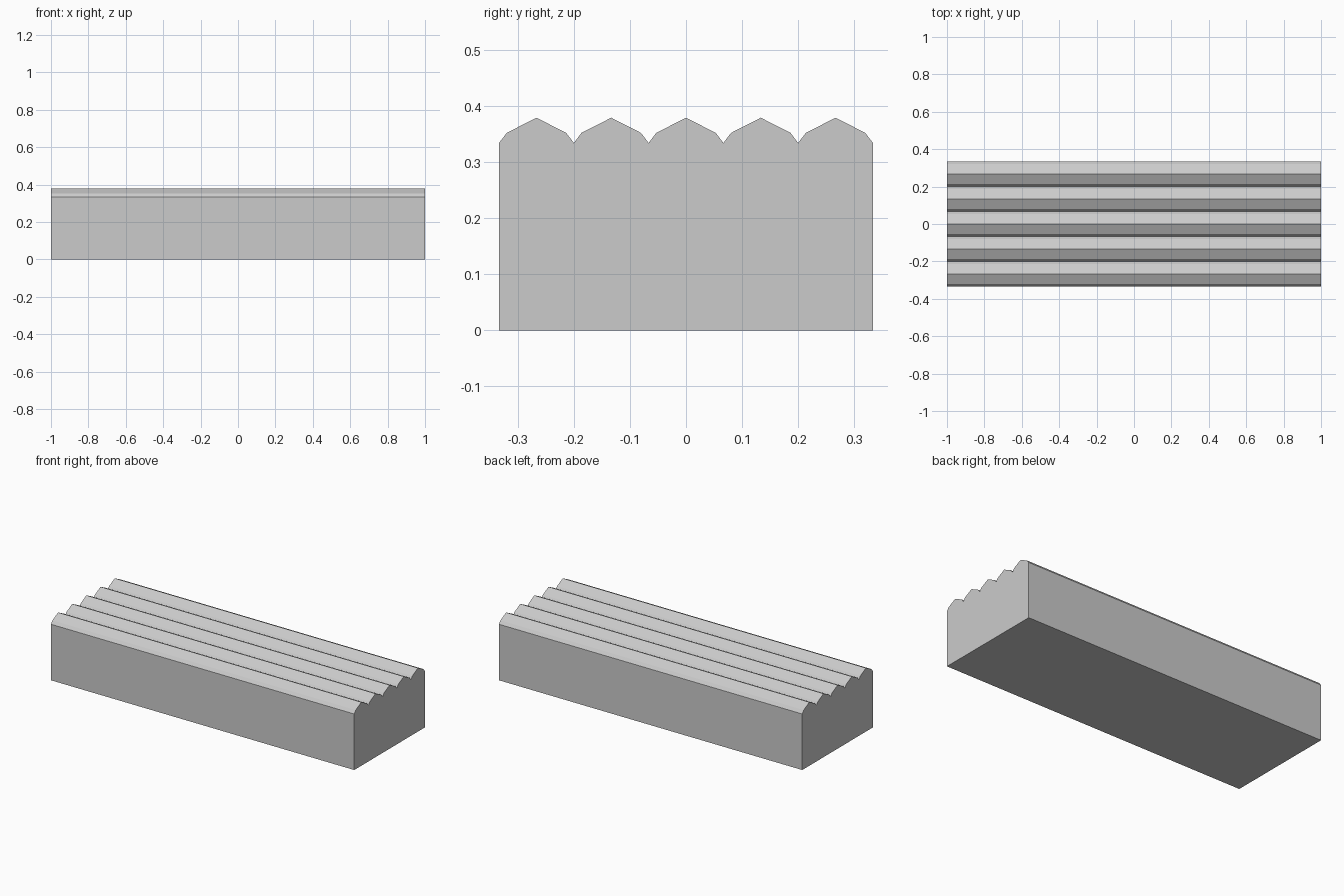
import bpy
import bmesh

if "Cube" in bpy.data.objects:
    bpy.data.objects.remove(bpy.data.objects["Cube"])

LENGTH = 2.0
WIDTH = 2 / 3
BASE_H = 0.334
RIDGES = 5
PITCH = WIDTH / RIDGES

# Cross-section of one ridge: valley, shoulder, peak, shoulder
ridge = [(-PITCH / 2, BASE_H), (-0.053, 0.352), (0, 0.379), (0.053, 0.352)]

# Full end profile: flat bottom, straight sides, five ridges on top
profile = [(WIDTH / 2, 0), (-WIDTH / 2, 0)]
for i in range(RIDGES):
    centre = (i - (RIDGES - 1) / 2) * PITCH
    profile += [(centre + y, z) for y, z in ridge]
profile.append((WIDTH / 2, BASE_H))

# Extrude the profile along x
bm = bmesh.new()
end = bm.faces.new([bm.verts.new((-LENGTH / 2, y, z)) for y, z in profile])
result = bmesh.ops.extrude_face_region(bm, geom=[end], use_keep_orig=True)
moved = [g for g in result["geom"] if isinstance(g, bmesh.types.BMVert)]
bmesh.ops.translate(bm, verts=moved, vec=(LENGTH, 0, 0))
bmesh.ops.recalc_face_normals(bm, faces=bm.faces)

mesh = bpy.data.meshes.new("ridged_block")
bm.to_mesh(mesh)
bm.free()
block = bpy.data.objects.new("ridged_block", mesh)
bpy.context.collection.objects.link(block)
